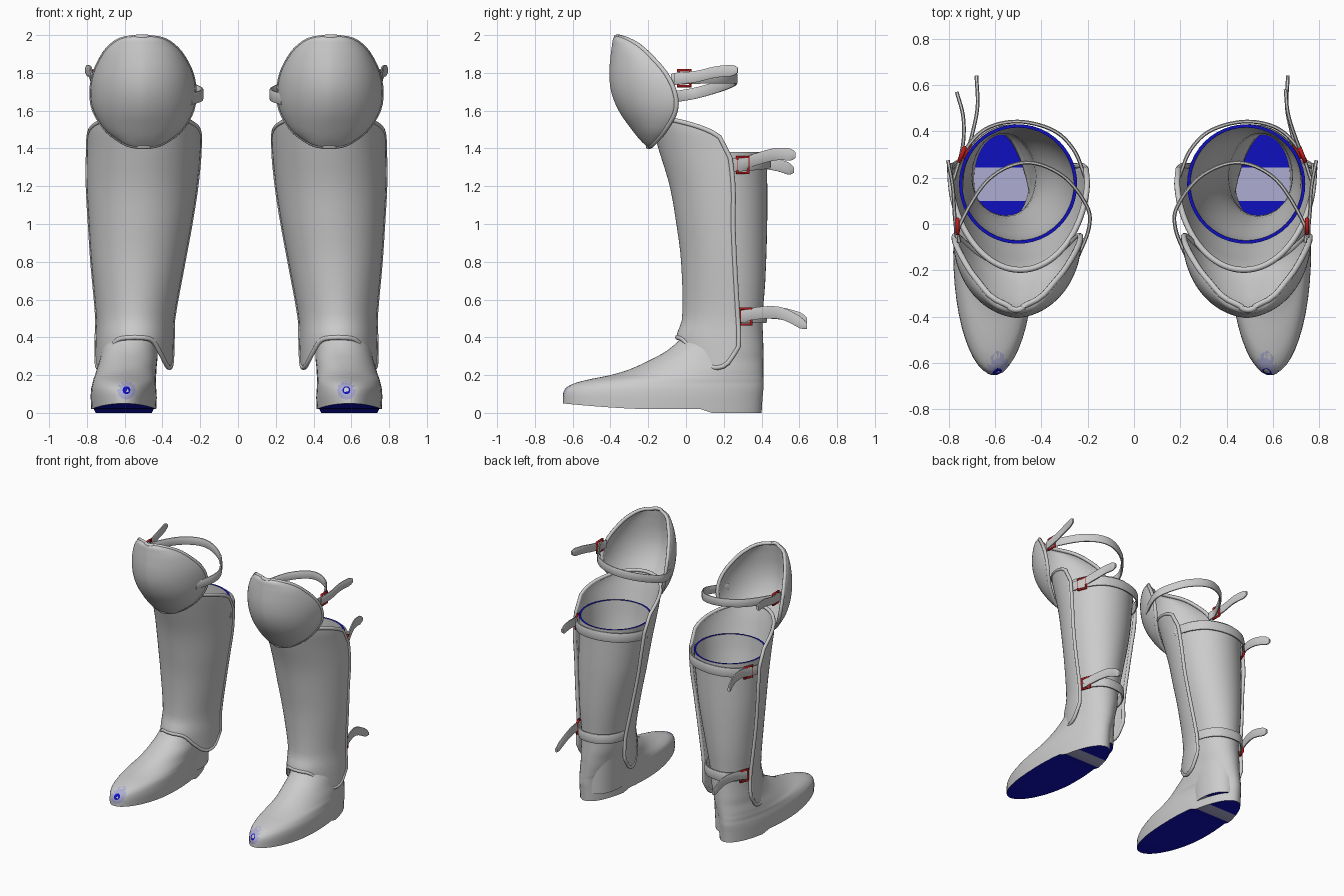
import bpy, bmesh, math
from mathutils import Vector
from mathutils.bvhtree import BVHTree

if "Cube" in bpy.data.objects:
    bpy.data.objects.remove(bpy.data.objects["Cube"])


def material(name, rgb):
    m = bpy.data.materials.new(name)
    m.use_nodes = True
    col = (*rgb, 1)
    m.diffuse_color = col
    m.node_tree.nodes["Principled BSDF"].inputs["Base Color"].default_value = col
    return m


GREY = material("grey leather", (.6, .6, .6))
BLUE = material("deep blue", (.005, .005, .52))
LILAC = material("pale lilac", (.42, .42, .65))
RED = material("buckle red", (.55, .01, .01))
MATS = [GREY, BLUE, LILAC, RED]
meshes = []


def place(side, p):
    """Leg coordinates to world; the left leg stands slightly closer in."""
    return Vector((side * (p[0] - (.016 if side > 0 else 0)), p[1], p[2]))


def finish(name, bm, mats=MATS):
    bmesh.ops.recalc_face_normals(bm, faces=bm.faces)
    me = bpy.data.meshes.new(name)
    bm.to_mesh(me)
    bm.free()
    for m in mats:
        me.materials.append(m)
    ob = bpy.data.objects.new(name, me)
    bpy.context.collection.objects.link(ob)
    meshes.append(ob)
    return ob


def smooth_table(rows, z):
    """Cubic interpolation of rows keyed by their first value."""
    z = min(max(z, rows[0][0]), rows[-1][0])
    k = max(i for i in range(len(rows) - 1) if rows[i][0] <= z)

    def slope(i, c):
        a, b = rows[max(i - 1, 0)], rows[min(i + 1, len(rows) - 1)]
        return (b[c] - a[c]) / (b[0] - a[0])
    h = rows[k + 1][0] - rows[k][0]
    t = (z - rows[k][0]) / h
    out = []
    for c in range(1, len(rows[0])):
        p, q = rows[k][c], rows[k + 1][c]
        out.append(p + (q - p) * t * t * (3 - 2 * t)
                   + h * t * (1 - t) * (slope(k, c) * (1 - t) - slope(k + 1, c) * t))
    return out


def tube(name, pts, r, mat):
    cu = bpy.data.curves.new(name, 'CURVE')
    cu.dimensions = '3D'
    cu.bevel_depth, cu.bevel_resolution = r, 2
    sp = cu.splines.new('POLY')
    sp.points.add(len(pts) - 1)
    for p, co in zip(sp.points, pts):
        p.co = (*co, 1)
    sp.use_cyclic_u = True
    cu.materials.append(mat)
    bpy.context.collection.objects.link(bpy.data.objects.new(name, cu))


def strap(name, side, keys, width=.06, thick=.016, tip=False):
    """Flat upright band swept along a smoothed path."""
    rows = [(i, *k) for i, k in enumerate(keys)]
    n = 7 * (len(keys) - 1)
    path = [Vector(smooth_table(rows, i * (len(keys) - 1) / n)) for i in range(n + 1)]
    bm = bmesh.new()
    prev = None
    for i, p in enumerate(path):
        d = path[min(i + 1, n)] - path[max(i - 1, 0)]
        out = Vector((d.y, -d.x, 0)).normalized()
        w = width * (.45 if tip and i == n else .8 if tip and i == n - 1 else 1) / 2
        ring = []
        for u, v in ((-1, -.7), (-1, .7), (-.5, 1), (.5, 1), (1, .7), (1, -.7), (.5, -1), (-.5, -1)):
            ring.append(bm.verts.new(place(side, p + out * u * thick / 2 + Vector((0, 0, v * w)))))
        if prev:
            for j in range(8):
                bm.faces.new((prev[j], prev[j - 1], ring[j - 1], ring[j]))
        else:
            bm.faces.new(ring)
        prev = ring
    bm.faces.new(prev)
    finish(name, bm, [GREY])


def buckle(name, side, pos, direction):
    d = Vector((*direction, 0)).normalized() * .032
    up = Vector((0, 0, .042))
    c = Vector(pos)
    tube(name, [place(side, c + d * a + up * b) for a, b in ((-1, -1), (1, -1), (1, 1), (-1, 1))], .009, RED)
    tube(name + "_prong", [place(side, c + d * a) for a in (-1, 0, 1)], .006, RED)


def half_shell(name, side, rows, bottom, top, keel, nt=40, nv=28):
    """Front-facing curved plate with a rolled rim; rows: z, front, back, centre, half width."""
    bm = bmesh.new()
    grid = []
    for j in range(nv + 1):
        v = (1 - math.cos(math.pi * j / nv)) / 2
        line = []
        for i in range(nt + 1):
            s = 2 * i / nt - 1
            t = s * math.pi / 2
            z = bottom(abs(s)) * (1 - v) + top(max(math.cos(t), 0)) * v
            yf, yb, cx, hw = smooth_table(rows, z)
            depth = math.cos(t) * (1 - keel) + keel * (1 - abs(s))
            line.append(bm.verts.new(place(side, (cx + hw * math.sin(t), yb + (yf - yb) * depth, z))))
        grid.append(line)
    for a, b in zip(grid, grid[1:]):
        for i in range(nt):
            bm.faces.new((a[i], a[i + 1], b[i + 1], b[i]))
    edge = grid[0] + [r[-1] for r in grid[1:]] + grid[-1][-2::-1] + [r[0] for r in grid[-2:0:-1]]
    tube(name + "_rim", [v.co.copy() for v in edge], .013, GREY)
    ob = finish(name, bm, [GREY])
    mod = ob.modifiers.new("thickness", 'SOLIDIFY')
    mod.thickness, mod.offset = .012, 0


# z, front, back, centre, half width
BOOT = [(.02, -.65, .4, .605, .172), (.08, -.65, .405, .605, .175), (.13, -.635, .41, .605, .172),
        (.16, -.58, .41, .602, .168), (.18, -.5, .41, .6, .165), (.2, -.4, .41, .595, .162),
        (.23, -.3, .41, .59, .158), (.28, -.19, .41, .58, .153), (.33, -.1, .41, .575, .15),
        (.4, -.025, .408, .565, .15), (.5, .015, .405, .56, .152), (.7, .02, .42, .548, .178),
        (1, -.02, .43, .522, .222), (1.25, -.07, .43, .505, .245), (1.38, -.085, .43, .5, .255)]
GREAVE = [(.24, -.04, .27, .55, .2), (.4, -.045, .28, .547, .2), (.5, -.015, .275, .544, .2),
          (.8, -.02, .258, .53, .24), (1, -.045, .25, .518, .265), (1.2, -.08, .25, .508, .286),
          (1.4, -.14, .225, .498, .295), (1.5, -.17, .19, .495, .293), (1.58, -.2, .15, .49, .275)]
KNEE = [(1.41, -.2, -.19, .5, .03), (1.42, -.21, -.18, .5, .08), (1.45, -.24, -.15, .5, .135),
        (1.5, -.28, -.11, .5, .197), (1.6, -.35, -.055, .502, .258), (1.7, -.39, -.06, .503, .272),
        (1.8, -.4, -.11, .503, .255), (1.9, -.392, -.2, .505, .203), (1.95, -.385, -.26, .507, .155),
        (1.98, -.38, -.32, .508, .1), (1.99, -.37, -.355, .508, .03)]
LOBES = [(0, .4), (.3, .385), (.5, .31), (.65, .255), (.78, .24), (.9, .265), (1, .35)]
N = 48


def ring_of(bm, side, row, zfun):
    yf, yb, cx, hw = row
    out = []
    for i in range(N):
        a = math.tau * i / N
        y = (yf + yb) / 2 - (yb - yf) / 2 * math.cos(a)
        out.append(bm.verts.new(place(side, (cx + hw * math.sin(a), y, zfun(y)))))
    return out


def sole_height(y):
    return 0 if y > .12 else .02 + .03 * max(0, (-y - .2) / .45) ** 1.5


def boot(side, tag):
    bm = bmesh.new()
    levels = [a[0] + (b[0] - a[0]) * k / 3 for a, b in zip(BOOT[1:], BOOT[2:]) for k in range(3)] + [BOOT[-1][0]]
    rings = [ring_of(bm, side, smooth_table(BOOT, BOOT[0][0]), sole_height)]
    rings += [ring_of(bm, side, smooth_table(BOOT, z), lambda y, z=z: z) for z in levels]
    rim = len(rings) - 1
    for z in [z for z in reversed(levels) if z > .44]:
        yf, yb, cx, hw = smooth_table(BOOT, z)
        rings.append(ring_of(bm, side, (yf + .014, yb - .014, cx, hw - .014), lambda y, z=z: z))
    rings.append(ring_of(bm, side, (.005, .385, .57, .12), lambda y: .06))
    for k, (a, b) in enumerate(zip(rings, rings[1:])):
        for j in range(N):
            bm.faces.new((a[j - 1], a[j], b[j], b[j - 1])).material_index = 1 if k == rim else 0
    # sole and insole strips, with a pale band at the heel front
    for r in (rings[0], rings[-1]):
        for i in range(N // 2):
            quad = list(dict.fromkeys((r[i], r[i + 1], r[-i - 1], r[-i % N])))
            f = bm.faces.new(quad)
            f.material_index = 2 if .11 < f.calc_center_median().y < .24 else 1
    bm.normal_update()
    tree = BVHTree.FromBMesh(bm)
    finish("boot_" + tag, bm)

    # toe spot laid onto the toe cap
    bm = bmesh.new()

    def on_toe(r, a):
        p = place(side, (.59 + r * math.cos(a), -1, .12 + r * math.sin(a)))
        hit = tree.ray_cast(p, Vector((0, 1, 0)))[0] or Vector((p.x, -.63, p.z))
        return bm.verts.new(hit - Vector((0, .004, 0)))
    spots = [[on_toe(r, math.tau * i / 12) for i in range(12)] for r in (.021, .035, .05)]
    bm.faces.new(spots[0]).material_index = 1
    for a, b in zip(spots, spots[1:]):
        for j in range(12):
            bm.faces.new((a[j - 1], a[j], b[j], b[j - 1])).material_index = 2
    finish("toe_spot_" + tag, bm)


for side, tag in ((-1, "right"), (1, "left")):
    boot(side, tag)
    half_shell("greave_" + tag, side, GREAVE, lambda s: smooth_table(LOBES, s)[0],
               lambda c: 1.35 + .225 * c ** .28, 0)
    half_shell("knee_cap_" + tag, side, KNEE, lambda s: 1.41, lambda c: 1.99, .12)

    # knee strap
    strap("knee_strap_" + tag, side, [(.755, -.08, 1.765), (.75, 0, 1.77), (.63, .19, 1.775), (.47, .265, 1.77),
                                      (.31, .21, 1.74), (.205, .08, 1.7), (.195, -.02, 1.68), (.25, -.16, 1.66)])
    strap("knee_strap_tail_" + tag, side, [(.765, -.06, 1.77), (.775, .05, 1.78), (.782, .16, 1.805),
                                           (.803, .275, 1.815)], tip=True)
    buckle("knee_buckle_" + tag, side, (.762, -.01, 1.772), (0, 1))

    # calf strap
    strap("calf_strap_" + tag, side, [(.78, .19, 1.31), (.735, .31, 1.315), (.64, .41, 1.325), (.5, .442, 1.33),
                                      (.35, .405, 1.33), (.26, .32, 1.325), (.21, .2, 1.32)], .07)
    if side < 0:
        calf = [(.75, .28, 1.31), (.735, .37, 1.325), (.738, .47, 1.315), (.765, .57, 1.285)]
    else:
        calf = [(.75, .28, 1.31), (.71, .38, 1.345), (.68, .48, 1.37), (.67, .58, 1.365)]
    strap("calf_strap_tail_" + tag, side, calf, .065, tip=True)
    buckle("calf_buckle_" + tag, side, (.742, .3, 1.312), (-.4, 1))

    # ankle strap
    strap("ankle_strap_" + tag, side, [(.735, .2, .51), (.705, .32, .51), (.64, .4, .51), (.56, .42, .51),
                                       (.46, .395, .51), (.395, .32, .51), (.36, .2, .51)], .07)
    end = .49 if side < 0 else .46
    strap("ankle_strap_tail_" + tag, side, [(.725, .29, .51), (.695, .4, .53), (.675, .51, .525),
                                            (.68, .64, end)], .065, tip=True)
    buckle("ankle_buckle_" + tag, side, (.72, .315, .51), (-.4, 1))

# smooth shading with crisp edges
bpy.ops.object.select_all(action='DESELECT')
for ob in meshes:
    ob.select_set(True)
bpy.context.view_layer.objects.active = meshes[0]
bpy.ops.object.shade_smooth_by_angle(angle=math.radians(45))
